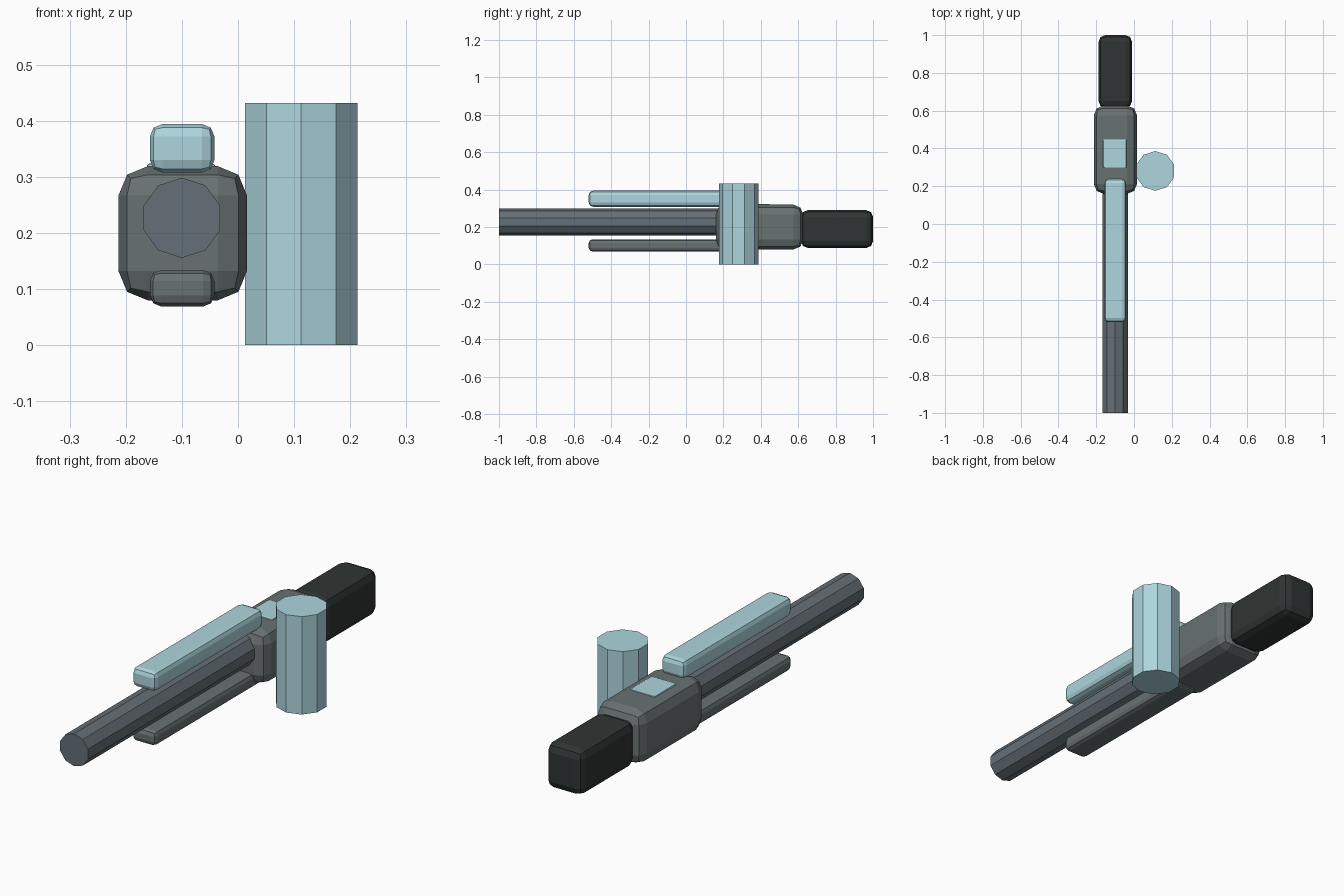
import bpy
from math import pi

if "Cube" in bpy.data.objects:
    bpy.data.objects.remove(bpy.data.objects["Cube"])


def material(name, rgb):
    m = bpy.data.materials.new(name)
    m.diffuse_color = (*rgb, 1)
    m.use_nodes = True
    m.node_tree.nodes["Principled BSDF"].inputs["Base Color"].default_value = m.diffuse_color
    return m


BLUE = material("pale_blue", (0.42, 0.67, 0.73))
GREY = material("dark_grey", (0.14, 0.165, 0.165))
STEEL = material("steel", (0.13, 0.16, 0.185))
BLACK = material("near_black", (0.028, 0.034, 0.033))


def box(name, x, y, z, bevel, mat):
    """Bevelled box from (min, max) ranges."""
    bpy.ops.mesh.primitive_cube_add(size=1, location=[sum(r) / 2 for r in (x, y, z)])
    ob = bpy.context.object
    ob.name = name
    ob.scale = [r[1] - r[0] for r in (x, y, z)]
    bpy.ops.object.transform_apply(location=False, rotation=False, scale=True)
    mod = ob.modifiers.new("bevel", 'BEVEL')
    mod.width = bevel
    mod.segments = 2
    ob.data.materials.append(mat)
    return ob


def prism(name, radius, depth, location, rotation, mat):
    """Ten-sided cylinder."""
    bpy.ops.mesh.primitive_cylinder_add(vertices=10, radius=radius, depth=depth,
                                        location=location, rotation=rotation)
    ob = bpy.context.object
    ob.name = name
    ob.data.materials.append(mat)
    return ob


# Main housing and rear stock
box("receiver", (-0.213, 0.016), (0.16, 0.627), (0.08, 0.319), 0.052, GREY)
box("stock", (-0.188, -0.01), (0.615, 1.0), (0.088, 0.29), 0.036, BLACK)

# Long barrel running forward from the housing
prism("barrel", 0.0715, 1.25, (-0.1, -0.375, 0.227), (pi / 2, 0, 0), STEEL)

# Rails above and below the barrel
rail_x, rail_y = (-0.157, -0.042), (-0.52, 0.24)
box("upper_rail", rail_x, rail_y, (0.308, 0.394), 0.022, BLUE)
box("lower_rail", rail_x, rail_y, (0.069, 0.134), 0.02, GREY)

# Inset plate on top of the housing
box("top_plate", (-0.163, -0.04), (0.296, 0.449), (0.25, 0.324), 0.006, BLUE)

# Upright canister at the side
prism("canister", 0.1055, 0.432, (0.1125, 0.281, 0.216), (0, 0, 0), BLUE)
